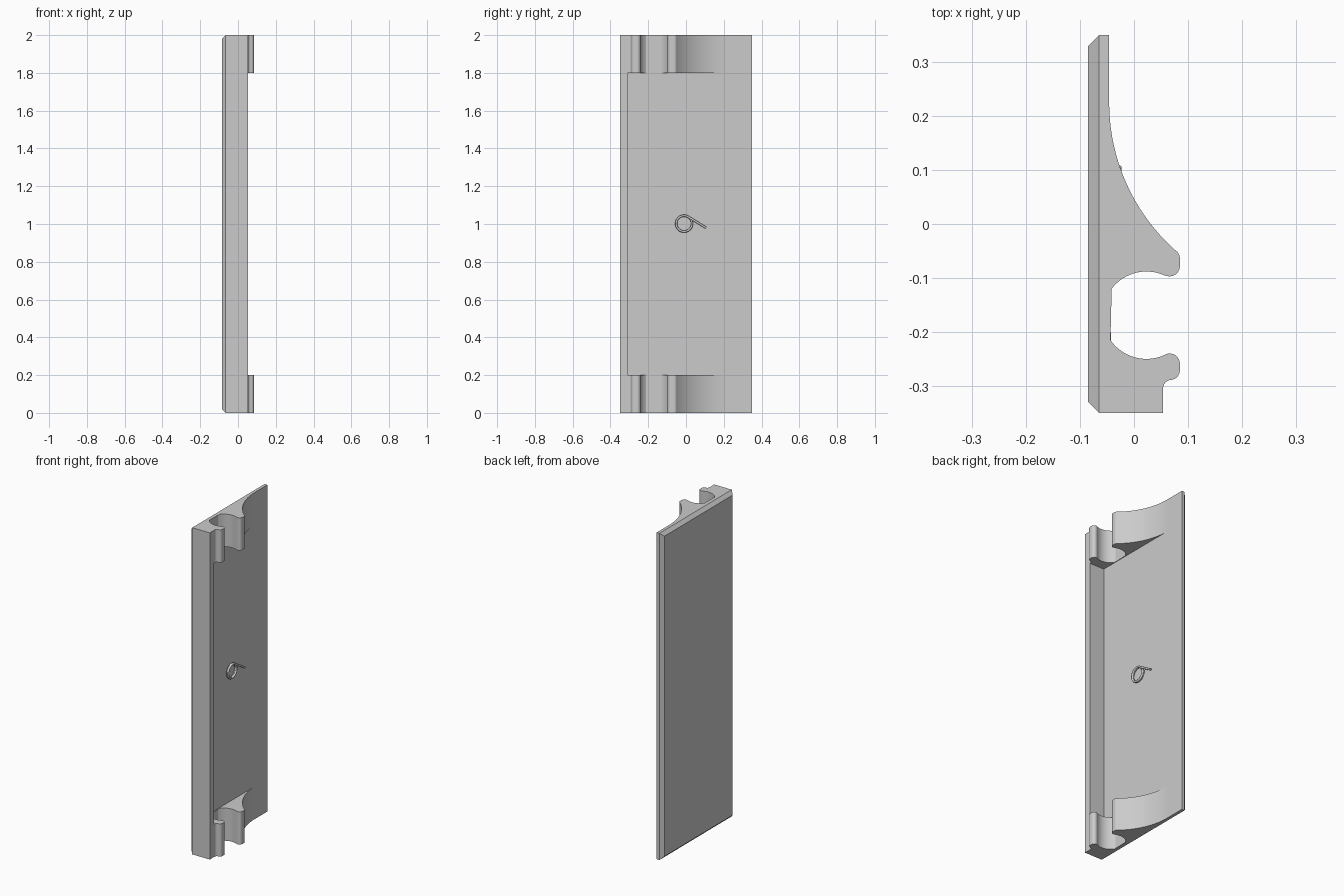
import bpy, bmesh
from math import cos, sin, radians

cube = bpy.data.objects.get("Cube")
if cube:
    bpy.data.objects.remove(cube, do_unlink=True)

grey = bpy.data.materials.new("light grey")
grey.use_nodes = True
grey.diffuse_color = (0.6, 0.6, 0.6, 1)
grey.node_tree.nodes["Principled BSDF"].inputs["Base Color"].default_value = (0.6, 0.6, 0.6, 1)

HALF, BACK, FACE, RAIL = 0.35, -0.085, -0.046, 0.054
RAIL_Y = -0.31


def add_object(name, bm):
    bmesh.ops.recalc_face_normals(bm, faces=bm.faces)
    mesh = bpy.data.meshes.new(name)
    bm.to_mesh(mesh)
    bm.free()
    mesh.materials.append(grey)
    ob = bpy.data.objects.new(name, mesh)
    bpy.context.collection.objects.link(ob)
    return ob


def box(name, x0, x1, y0, y1, z0, z1, chamfer=0):
    """Box whose -x face can shrink inward by the chamfer."""
    bm = bmesh.new()
    rings = [(x0, chamfer), (x1, 0)]
    if chamfer:
        rings.insert(1, (x0 + chamfer, 0))
    loops = [[bm.verts.new((x, y, z)) for y, z in (
        (y0 + c, z0 + c), (y1 - c, z0 + c), (y1 - c, z1 - c), (y0 + c, z1 - c))]
        for x, c in rings]
    bm.faces.new(loops[0])
    bm.faces.new(loops[-1])
    for a, b in zip(loops, loops[1:]):
        for i in range(4):
            j = (i + 1) % 4
            bm.faces.new((a[i], a[j], b[j], b[i]))
    return add_object(name, bm)


def arc(cx, cy, r, start, end, steps):
    angles = [radians(start + (end - start) * i / steps) for i in range(steps + 1)]
    return [(cx + r * cos(a), cy + r * sin(a)) for a in angles]


def smooth(ob):
    bpy.ops.object.select_all(action='DESELECT')
    ob.select_set(True)
    bpy.context.view_layer.objects.active = ob
    bpy.ops.object.shade_smooth_by_angle(angle=radians(30))


# Plate with chamfered outer face, and the full height edge rail
box("cover_plate", BACK, FACE, -HALF, HALF, 0, 2, 0.02)
box("edge_rail", FACE, RAIL, -HALF, RAIL_Y, 0, 2)

# Clip outline: sweeping brace, rounded lip, round socket, second lip
profile = (
    arc(0.321, 0.225, 0.367, 180, 228, 24)
    + arc(0.066, -0.064, 0.019, 42, 0, 5)
    + arc(0.066, -0.078, 0.019, 0, -112, 10)
    + arc(0.023, -0.169, 0.081, 66, 149, 16)
    + arc(0.023, -0.169, 0.081, 211, 294, 16)
    + arc(0.066, -0.259, 0.019, 112, 0, 10)
    + arc(0.067, -0.271, 0.018, 0, -84, 8)
    + arc(0.069, -0.304, 0.015, 90, 180, 6)
    + [(RAIL, RAIL_Y), (FACE, RAIL_Y)]
)

for name, z0 in (("lower_clip", 0), ("upper_clip", 1.8)):
    bm = bmesh.new()
    base = bm.faces.new([bm.verts.new((x, y, z0)) for x, y in profile])
    top = bmesh.ops.extrude_face_region(bm, geom=[base], use_keep_orig=True)["geom"]
    bmesh.ops.translate(bm, vec=(0, 0, 0.2),
                        verts=[v for v in top if isinstance(v, bmesh.types.BMVert)])
    smooth(add_object(name, bm))

# Small wire coil with a straight tangent tail, resting on the plate
END, TURNS, STEPS = 58, 2, 64
path = []
for i in range(STEPS + 1):
    t = i / STEPS
    a = radians(END + 360 * TURNS * (1 - t))
    path.append((-0.040 + 0.011 * t, -0.01 + 0.042 * cos(a), 1.002 + 0.042 * sin(a)))
path.append((-0.029, 0.106, 0.98))

curve = bpy.data.curves.new("wire_coil", 'CURVE')
curve.dimensions = '3D'
curve.bevel_depth = 0.006
curve.bevel_resolution = 2
curve.use_fill_caps = True
spline = curve.splines.new('POLY')
spline.points.add(len(path) - 1)
for point, co in zip(spline.points, path):
    point.co = (*co, 1)
curve.materials.append(grey)
bpy.context.collection.objects.link(bpy.data.objects.new("wire_coil", curve))
